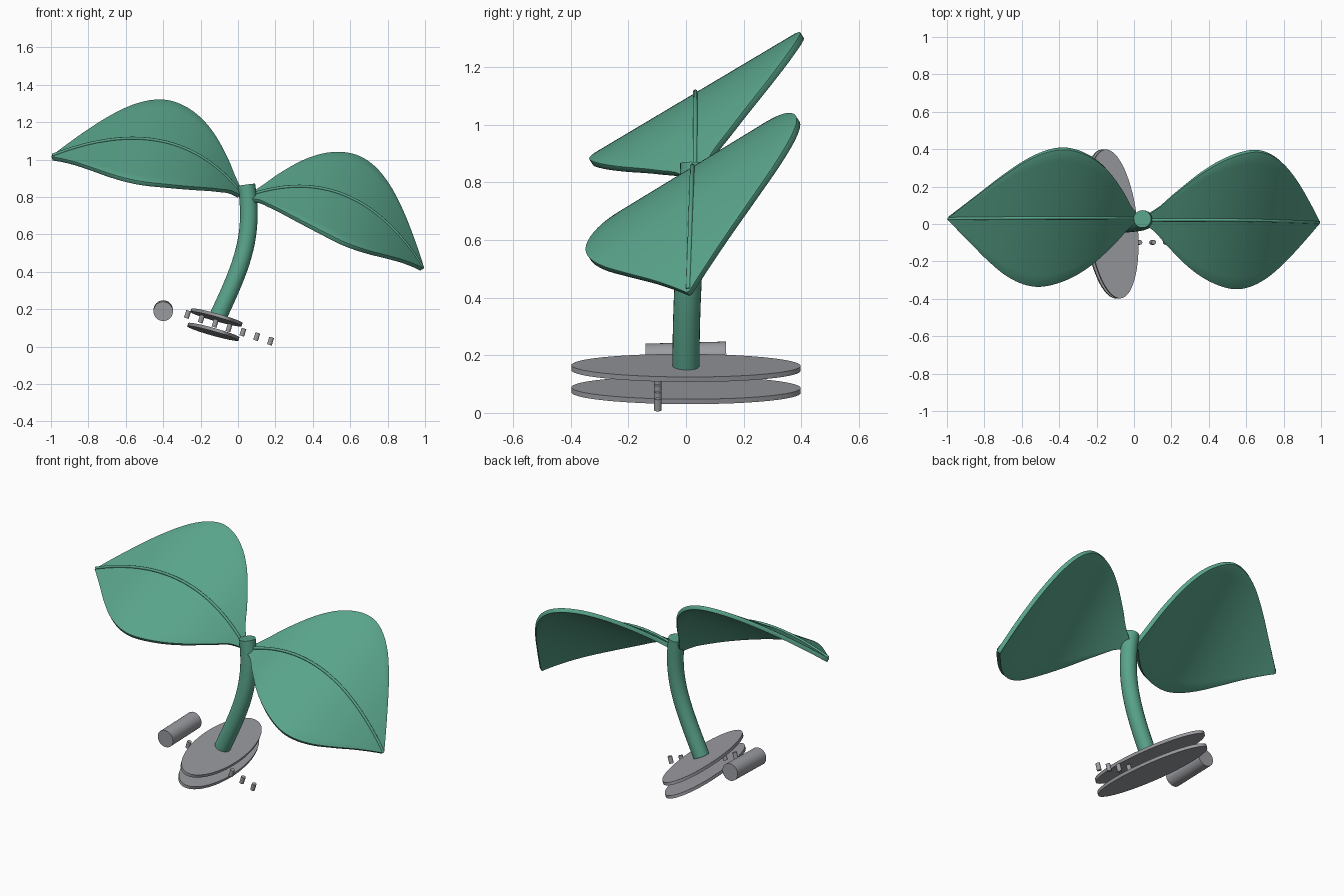
import bpy, bmesh, math
from mathutils import Vector, Matrix

if "Cube" in bpy.data.objects:
    bpy.data.objects.remove(bpy.data.objects["Cube"])


def material(name, rgb):
    m = bpy.data.materials.new(name)
    m.diffuse_color = (*rgb, 1)
    m.use_nodes = True
    m.node_tree.nodes["Principled BSDF"].inputs["Base Color"].default_value = m.diffuse_color
    return m


GREEN = material("leaf green", (0.10, 0.37, 0.255))
GREY = material("stone grey", (0.33, 0.335, 0.36))


def finish(name, bm, mat):
    bmesh.ops.recalc_face_normals(bm, faces=bm.faces)
    me = bpy.data.meshes.new(name)
    bm.to_mesh(me)
    bm.free()
    me.materials.append(mat)
    ob = bpy.data.objects.new(name, me)
    bpy.context.collection.objects.link(ob)
    return ob


def smooth(ob):
    bpy.ops.object.select_all(action='DESELECT')
    ob.select_set(True)
    bpy.context.view_layer.objects.active = ob
    bpy.ops.object.shade_smooth_by_angle(angle=math.radians(40))


def bezier(pts, t):
    pts = [Vector(p) for p in pts]
    while len(pts) > 1:
        pts = [a.lerp(b, t) for a, b in zip(pts, pts[1:])]
    return pts[0]


def tube(name, path, radius, mat, sides=24):
    bm = bmesh.new()
    rings = []
    for i, p in enumerate(path):
        d = (path[min(i + 1, len(path) - 1)] - path[max(i - 1, 0)]).normalized()
        u = Vector((0, 1, 0)).cross(d).normalized()
        v = d.cross(u)
        rings.append([bm.verts.new(p + radius * (u * math.cos(a) + v * math.sin(a)))
                      for a in (2 * math.pi * k / sides for k in range(sides))])
    for a, b in zip(rings, rings[1:]):
        for k in range(sides):
            n = (k + 1) % sides
            bm.faces.new((a[k], a[n], b[n], b[k]))
    bm.faces.new(rings[0])
    bm.faces.new(rings[-1])
    smooth(finish(name, bm, mat))


def cylinder(name, matrix, mat, sides=32):
    bm = bmesh.new()
    bmesh.ops.create_cone(bm, cap_ends=True, segments=sides, radius1=1, radius2=1,
                          depth=1, matrix=matrix)
    smooth(finish(name, bm, mat))


# half-width of a leaf along its length
WIDTH = [(0, .02), (.06, .065), (.12, .13), (.25, .25), (.37, .325), (.5, .365),
         (.6, .355), (.7, .305), (.8, .22), (.9, .115), (1, .005)]


def width(t):
    for i in range(len(WIDTH) - 1):
        (t0, w0), (t1, w1) = WIDTH[i], WIDTH[i + 1]
        if t <= t1:
            # smooth interpolation through the points
            wa = WIDTH[max(i - 1, 0)]
            wb = WIDTH[min(i + 2, len(WIDTH) - 1)]
            h = t1 - t0
            m0 = (w1 - wa[1]) / (t1 - wa[0]) * h
            m1 = (wb[1] - w0) / (wb[0] - t0) * h
            s = (t - t0) / h
            return ((2 * s**3 - 3 * s**2 + 1) * w0 + (s**3 - 2 * s**2 + s) * m0
                    + (3 * s**2 - 2 * s**3) * w1 + (s**3 - s**2) * m1)
    return WIDTH[-1][1]


def leaf(side, spine, across):
    across = Vector(across)
    n, m = 48, 12
    bm = bmesh.new()
    rows = []
    for i in range(n + 1):
        t = i / n
        p, w = bezier(spine, t), width(t)
        rows.append([bm.verts.new(p + across * w * (2 * j / m - 1)) for j in range(m + 1)])
    for a, b in zip(rows, rows[1:]):
        for j in range(m):
            bm.faces.new((a[j], a[j + 1], b[j + 1], b[j]))
    ob = finish(side + "_leaf", bm, GREEN)
    sol = ob.modifiers.new("thickness", 'SOLIDIFY')
    sol.thickness, sol.offset = 0.024, 0
    bev = ob.modifiers.new("soft_edge", 'BEVEL')
    bev.width, bev.segments, bev.limit_method = 0.008, 2, 'ANGLE'
    bev.angle_limit = math.radians(50)
    smooth(ob)
    # midrib lying on the upper face
    lift = Vector((0, -.004, .015))
    tube(side + "_midrib", [bezier(spine, i / 40) + lift for i in range(41)], .008, GREEN, 10)


leaf("left", [(.01, .035, .815), (-.345, .04, 1.26), (-.993, .032, 1.008)], (.18, 1, .595))
leaf("right", [(.06, .025, .795), (.62, .03, .985), (.985, .012, .415)], (.15, 1, .61))

# curved stem
stem = [(-.105, 0, .165), (.03, 0, .45), (.085, .02, .6), (.045, .027, .865)]
tube("stem", [bezier(stem, i / 24) for i in range(25)], .047, GREEN)

# two tilted oval base plates
tilt = Matrix.Rotation(math.radians(6), 4, 'Z') @ Matrix.Rotation(math.radians(17), 4, 'Y')
for name, pos in (("upper_plate", (-.115, 0, .156)), ("lower_plate", (-.132, 0, .079))):
    cylinder(name, Matrix.Translation(pos) @ tilt @ Matrix.Diagonal((.137, .4, .018, 1)), GREY, 64)

# sloping row of small pegs
peg = Matrix.Rotation(math.radians(17), 4, 'Y') @ Matrix.Diagonal((.013, .013, .042, 1))
for i in range(7):
    cylinder(f"peg_{i + 1}", Matrix.Translation((-.27 + .074 * i, -.098, .172 - .0238 * i)) @ peg,
             GREY, 16)

# short bar lying beside the base
cylinder("side_bar", Matrix.Translation((-.4, 0, .192)) @ Matrix.Rotation(math.radians(91.5), 4, 'X')
         @ Matrix.Diagonal((.052, .052, .28, 1)), GREY)
